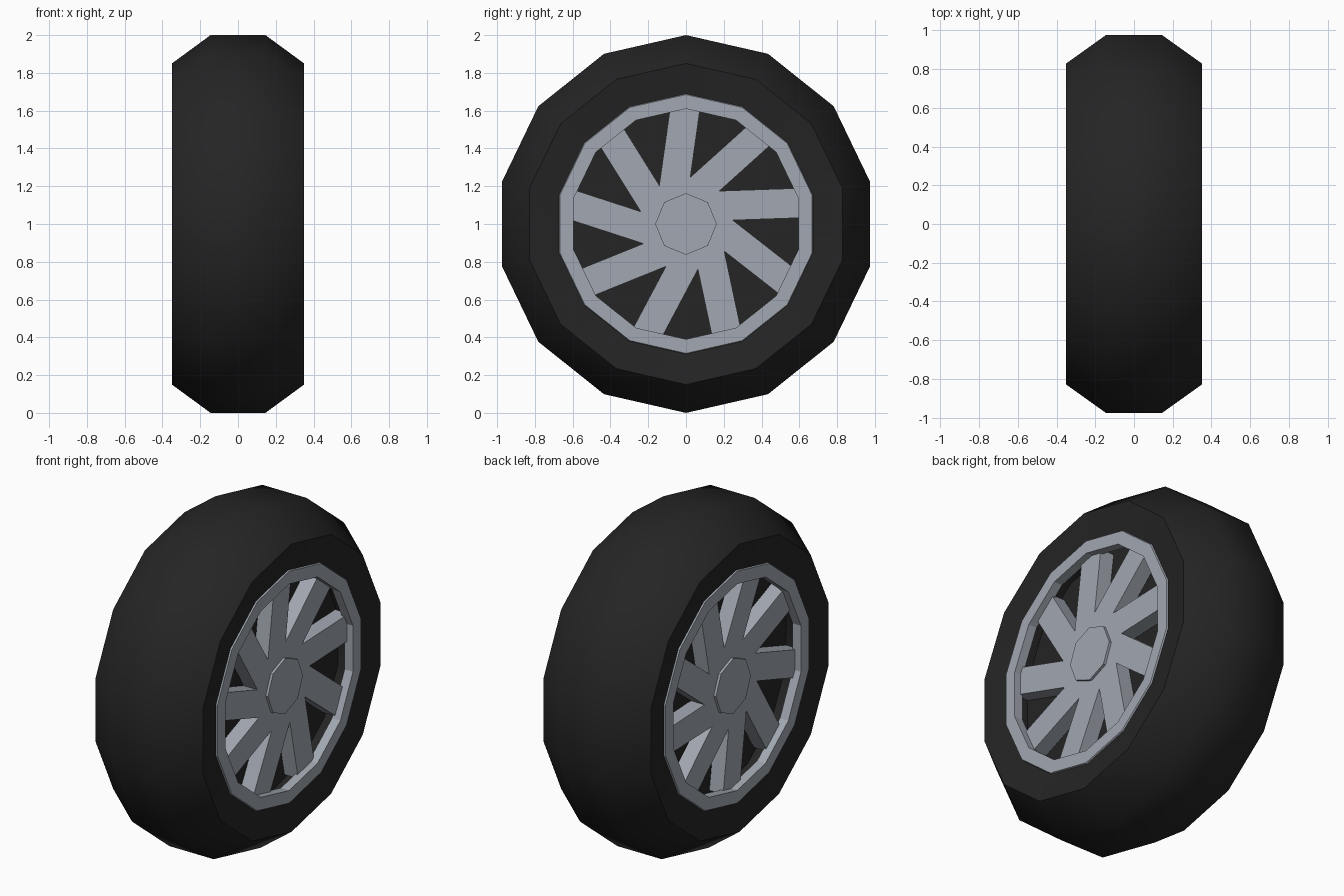
import bpy, bmesh, math
from mathutils import Matrix, Vector

if "Cube" in bpy.data.objects:
    bpy.data.objects.remove(bpy.data.objects["Cube"])

SIDES = 14
SPOKES = 9
AXLE = Vector((0, 0, 1))


def make_material(name, rgb, roughness):
    mat = bpy.data.materials.new(name)
    mat.use_nodes = True
    mat.diffuse_color = (*rgb, 1)
    shader = mat.node_tree.nodes["Principled BSDF"]
    shader.inputs["Base Color"].default_value = (*rgb, 1)
    shader.inputs["Roughness"].default_value = roughness
    return mat


rubber = make_material("black_rubber", (0.018, 0.018, 0.018), 0.8)
alloy = make_material("grey_alloy", (0.36, 0.39, 0.44), 0.5)


def finish(name, bm, mat, turn=None, smooth=None):
    """Turn a bmesh built around the x axis into an object at axle height."""
    bmesh.ops.recalc_face_normals(bm, faces=bm.faces)
    if turn:
        bmesh.ops.transform(bm, matrix=turn, verts=bm.verts)
    bmesh.ops.translate(bm, vec=AXLE, verts=bm.verts)
    mesh = bpy.data.meshes.new(name)
    bm.to_mesh(mesh)
    bm.free()
    mesh.materials.append(mat)
    obj = bpy.data.objects.new(name, mesh)
    bpy.context.collection.objects.link(obj)
    if smooth:
        bpy.ops.object.select_all(action="DESELECT")
        obj.select_set(True)
        bpy.context.view_layer.objects.active = obj
        bpy.ops.object.shade_smooth_by_angle(angle=math.radians(smooth))
    return obj


def revolve(profile, sides, closed):
    """Spin (x, radius) points around the x axis."""
    bm = bmesh.new()
    verts = [bm.verts.new((x, 0, r)) for x, r in profile]
    pairs = list(zip(verts, verts[1:]))
    if closed:
        pairs.append((verts[-1], verts[0]))
    edges = [bm.edges.new(p) for p in pairs]
    bmesh.ops.spin(bm, geom=verts + edges, cent=(0, 0, 0), axis=(1, 0, 0),
                   angle=math.tau, steps=sides, use_duplicate=False)
    bmesh.ops.remove_doubles(bm, verts=bm.verts, dist=0.0005)
    return bm


# Tyre with recessed dark discs behind the spokes
half = [(0.2, 0), (0.2, 0.665), (0.325, 0.675), (0.35, 0.85), (0.145, 1)]
profile = half + [(-x, r) for x, r in reversed(half)]
finish("tyre", revolve(profile, SIDES, False), rubber, smooth=45)

# The same alloy face on both sides, turned half a circle about the y axis
for side, turn in (("left", None), ("right", Matrix.Rotation(math.pi, 4, "Y"))):
    # Outer ring
    ring = [(0.335, 0.61), (0.335, 0.685), (0.325, 0.69), (0.28, 0.66), (0.28, 0.61)]
    finish(side + "_rim_ring", revolve(ring, SIDES, True), alloy, turn)

    # Hub cap
    cap = [(0.2, 0), (0.2, 0.163), (0.31, 0.163), (0.31, 0)]
    finish(side + "_hub_cap", revolve(cap, 8, False), alloy, turn)

    # Swirled straight spokes, set off from the axle
    bm = bmesh.new()
    for i in range(SPOKES):
        tilt = math.radians(8) + i * math.tau / SPOKES
        place = (Matrix.Rotation(-tilt, 4, "X")
                 @ Matrix.Translation((0.25, -0.09, 0.31))
                 @ Matrix.Diagonal((0.09, 0.157, 0.62, 1)))
        bmesh.ops.create_cube(bm, size=1, matrix=place)
    finish(side + "_spokes", bm, alloy, turn)
